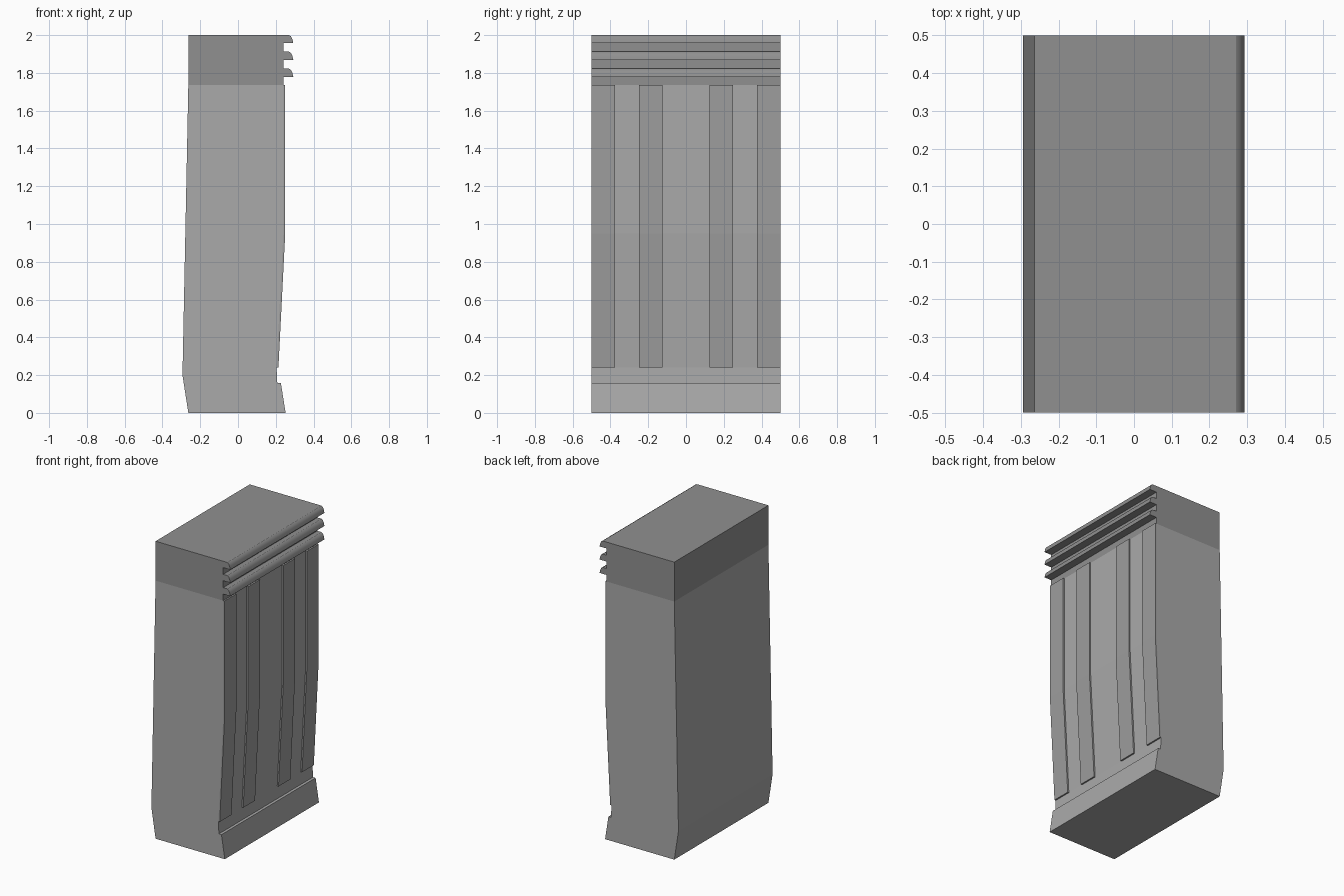
import bpy, bmesh

if "Cube" in bpy.data.objects:
    bpy.data.objects.remove(bpy.data.objects["Cube"])


def grey(name, value):
    mat = bpy.data.materials.new(name)
    mat.diffuse_color = (value, value, value, 1)
    mat.use_nodes = True
    mat.node_tree.nodes["Principled BSDF"].inputs["Base Color"].default_value = mat.diffuse_color
    return mat


def extrude(name, profile, y0, y1, mat):
    """Extrude an (x, z) profile along y."""
    bm = bmesh.new()
    face = bm.faces.new([bm.verts.new((x, y0, z)) for x, z in profile])
    new = bmesh.ops.extrude_face_region(bm, geom=[face])["geom"]
    verts = [v for v in new if isinstance(v, bmesh.types.BMVert)]
    bmesh.ops.translate(bm, verts=verts, vec=(0, y1 - y0, 0))
    bmesh.ops.recalc_face_normals(bm, faces=bm.faces)
    mesh = bpy.data.meshes.new(name)
    bm.to_mesh(mesh)
    bm.free()
    obj = bpy.data.objects.new(name, mesh)
    bpy.context.collection.objects.link(obj)
    mesh.materials.append(mat)
    return obj


wall_grey = grey("wall_grey", 0.40)
strip_grey = grey("strip_grey", 0.34)
header_grey = grey("header_grey", 0.28)

# Leaning wall with a flared foot
extrude("wall_body", [
    (-0.263, 0), (0.252, 0), (0.227, 0.158), (0.208, 0.158), (0.204, 0.24),
    (0.24, 0.95), (0.24, 1.735), (-0.263, 1.735), (-0.294, 0.2)],
    -0.5, 0.5, wall_grey)

# Header with three overhanging rounded ledges
profile = [(-0.263, 1.735), (0.24, 1.735)]
for top in (1.822, 1.912, 2.0):
    profile += [(0.24, top - 0.043), (0.293, top - 0.043),
                (0.288, top - 0.022), (0.281, top - 0.007), (0.27, top)]
    if top < 2:
        profile.append((0.24, top))
profile.append((-0.263, 2.0))
header = extrude("ledged_header", profile, -0.5, 0.5, header_grey)

# Smooth only the rounded noses of the ledges
for poly in header.data.polygons:
    poly.use_smooth = poly.normal.x > 0.1 and 0.1 < poly.normal.z < 0.99

# Raised vertical strips following the wall face
strip = [(0.204, 0.24), (0.214, 0.24), (0.25, 0.95), (0.25, 1.735),
         (0.24, 1.735), (0.24, 0.95)]
for i, y in enumerate((-0.5, -0.25, 0.125, 0.375)):
    extrude(f"wall_strip_{i + 1}", strip, y, y + 0.125, strip_grey)
